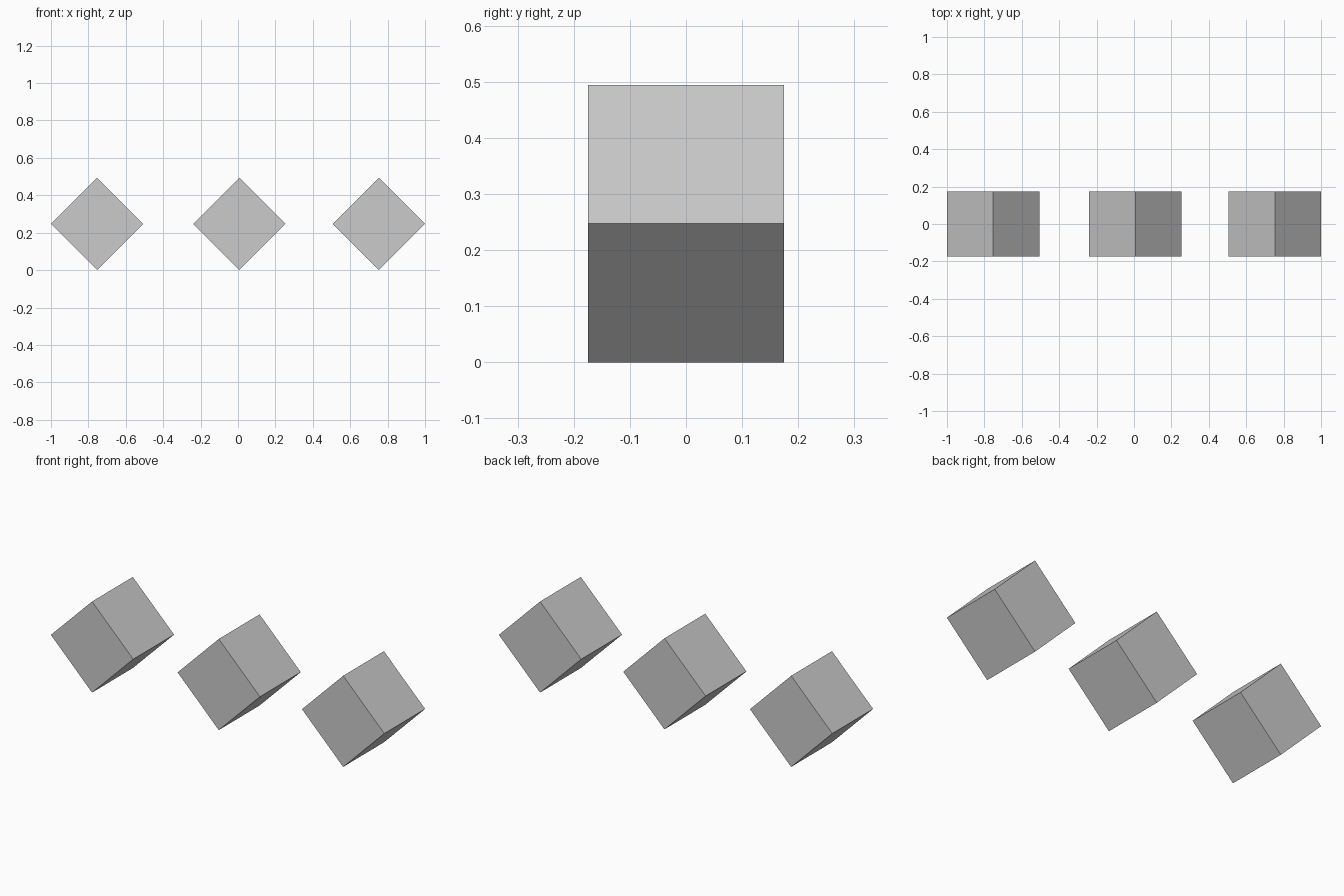
import bpy
import math

if "Cube" in bpy.data.objects:
    bpy.data.objects.remove(bpy.data.objects["Cube"])

HALF_DIAGONAL = 0.247
SIDE = HALF_DIAGONAL * math.sqrt(2)


def tilted_cube(name, x):
    """Cube balanced on one of its edges, which runs front to back."""
    bpy.ops.mesh.primitive_cube_add(
        size=SIDE,
        location=(x, 0, HALF_DIAGONAL),
        rotation=(0, math.radians(45), 0),
    )
    bpy.context.object.name = name


# Row of three cubes, the middle one slightly right of centre
for name, x in (("left_cube", -0.753), ("middle_cube", 0.007), ("right_cube", 0.753)):
    tilted_cube(name, x)
